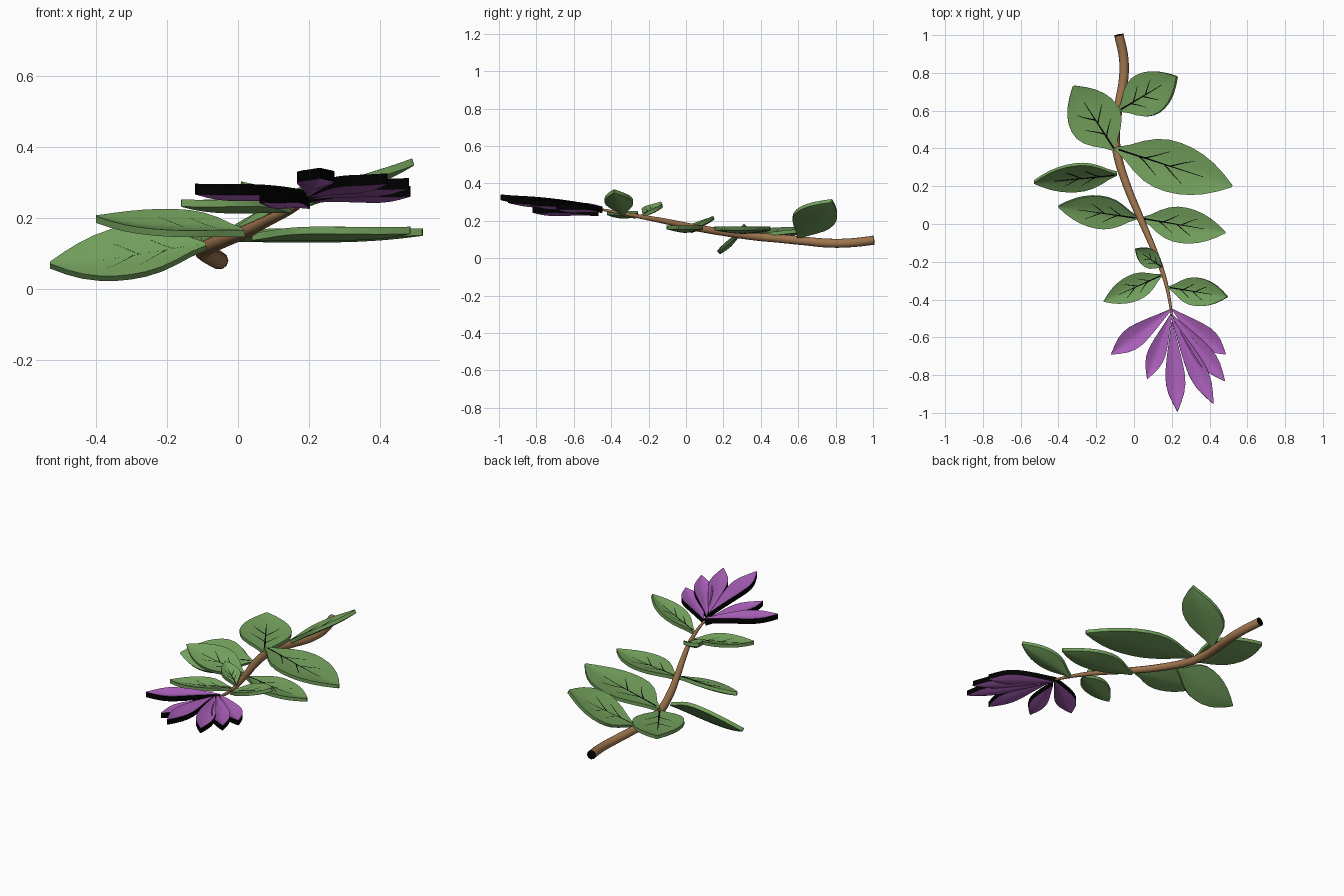
import bpy, bmesh, math
from mathutils import Vector

if "Cube" in bpy.data.objects:
    bpy.data.objects.remove(bpy.data.objects["Cube"], do_unlink=True)


def material(name, r, g, b):
    m = bpy.data.materials.new(name)
    m.use_nodes = True
    m.diffuse_color = (r, g, b, 1)
    bsdf = m.node_tree.nodes["Principled BSDF"]
    bsdf.inputs["Base Color"].default_value = (r, g, b, 1)
    bsdf.inputs["Roughness"].default_value = 0.8
    return m


GREEN = material("leaf green", 0.17, 0.35, 0.107)
PURPLE = material("petal purple", 0.40, 0.115, 0.485)
BROWN = material("stem brown", 0.35, 0.18, 0.077)
BLACK = material("dark edge", 0.0, 0.0, 0.0)

# Half-width along the length, from base to tip
LEAF_SHAPE = [.06, .30, .62, .86, .98, 1, .95, .83, .64, .37, .04]
PETAL_SHAPE = [.06, .22, .40, .58, .75, .90, 1, .98, .80, .45, .04]


def profile(shape, t):
    f = min(max(t, 0), 1) * (len(shape) - 1)
    i = min(int(f), len(shape) - 2)
    return shape[i] + (shape[i + 1] - shape[i]) * (f - i)


def blade_surface(base, tip, half, slope, shape, cup):
    """Return a function (t, v) -> point on the cupped top of a blade."""
    origin = Vector(base)
    axis = Vector((tip[0] - base[0], tip[1] - base[1], 0))
    side = Vector((-axis.y, axis.x, 0)).normalized()

    def surface(t, v):
        w = profile(shape, t)
        d = axis * t + side * (half * w * v)
        lift = cup * (abs(v) ** 1.3 * w + (1 - w) * t)
        d.z = slope[0] * d.x + slope[1] * d.y + lift
        return origin + d
    return surface


def finish(name, bm, mats, angle=40):
    bmesh.ops.recalc_face_normals(bm, faces=bm.faces)
    mesh = bpy.data.meshes.new(name)
    bm.to_mesh(mesh)
    bm.free()
    for m in mats:
        mesh.materials.append(m)
    ob = bpy.data.objects.new(name, mesh)
    bpy.context.collection.objects.link(ob)
    bpy.ops.object.select_all(action='DESELECT')
    ob.select_set(True)
    bpy.context.view_layer.objects.active = ob
    bpy.ops.object.shade_smooth_by_angle(angle=math.radians(angle))
    return ob


def blade(name, surface, slope, thick, mats, rim_index):
    """Thick cupped blade: top grid, bottom grid and a rim wall."""
    bm = bmesh.new()
    rows, cols = 20, 8
    down = Vector((slope[0], slope[1], -1)).normalized() * thick
    layers = []
    for offset in (Vector(), down):
        layers.append([[bm.verts.new(surface(i / rows, 2 * j / cols - 1) + offset)
                        for j in range(cols + 1)] for i in range(rows + 1)])
    for g in layers:
        for i in range(rows):
            for j in range(cols):
                bm.faces.new((g[i][j], g[i][j + 1], g[i + 1][j + 1], g[i + 1][j]))
    loops = []
    for g in layers:
        loops.append([r[0] for r in g] + g[-1][1:] +
                     [r[-1] for r in reversed(g[:-1])] + g[0][-2:0:-1])
    a, b = loops
    for i in range(len(a)):
        k = (i + 1) % len(a)
        bm.faces.new((a[i], a[k], b[k], b[i])).material_index = rim_index
    return finish(name, bm, mats)


def vein_strip(bm, surface, path, width):
    """Narrow tapering ribbon lying on a blade."""
    pts = [surface(t, v) + Vector((0, 0, .002)) for t, v in path]
    n = len(pts)
    pairs = []
    for i, p in enumerate(pts):
        d = pts[min(i + 1, n - 1)] - pts[max(i - 1, 0)]
        s = Vector((-d.y, d.x, 0)).normalized() * width * (1 - .75 * i / n)
        pairs.append((bm.verts.new(p + s), bm.verts.new(p - s)))
    for (a, b), (c, d) in zip(pairs, pairs[1:]):
        bm.faces.new((a, b, d, c))


def leaf(name, base, tip, half, slope=(0, 0)):
    surface = blade_surface(base, tip, half, slope, LEAF_SHAPE, .02)
    blade(name, surface, slope, .02, [GREEN], 0)
    # Midrib and side veins
    bm = bmesh.new()
    width = .0025 + half * .018
    vein_strip(bm, surface, [(.03 + .06 * i, 0) for i in range(13)], width)
    for start in (.2, .42):
        for s in (-1, 1):
            path = [(start + .03 * i + (.05 if s > 0 else 0), s * .09 * i) for i in range(7)]
            vein_strip(bm, surface, path, width * .7)
    finish(name + "_veins", bm, [BLACK])


# Leaves: base point, tip, half-width, slope in x and y
leaf("leaf_top_left", (-.08, .60, .12), (.22, .78), .115, (.58, 0))
leaf("leaf_top_right", (-.10, .39, .13), (-.32, .73), .14, (-.05, .03))
leaf("leaf_large_left", (-.10, .40, .15), (.52, .20), .135)
leaf("leaf_drooping_right", (-.09, .26, .125), (-.53, .215), .07, (.06, 1))
leaf("leaf_middle_right", (.02, .03, .165), (-.40, .09), .085, (0, .35))
leaf("leaf_middle_left", (.04, .03, .155), (.485, -.045), .095)
leaf("leaf_small", (.15, -.23, .235), (.01, -.135), .05, (-.2, .2))
leaf("leaf_lower_right", (.15, -.27, .232), (-.16, -.41), .07)
leaf("leaf_lower_left", (.18, -.335, .245), (.49, -.385), .075, (.33, 0))

# Petals: base point, tip, half-width, slope
petals = [
    ((.20, -.45, .275), (-.12, -.69), .058, (-.01, 0)),
    ((.20, -.47, .255), (.07, -.82), .048, (0, 0)),
    ((.20, -.52, .290), (.23, -.99), .052, (0, -.07)),
    ((.20, -.50, .285), (.42, -.95), .050, (0, -.05)),
    ((.20, -.48, .280), (.48, -.83), .050, (0, -.04)),
    ((.20, -.45, .272), (.485, -.69), .055, (0, 0)),
]
for n, (base, tip, half, slope) in enumerate(petals):
    surface = blade_surface(base, tip, half, slope, PETAL_SHAPE, .018)
    blade(f"petal_{n + 1}", surface, slope, .03, [PURPLE, BLACK], 1)

# Stem: tapering curve through x, y, z, radius
path = [(-.08, 1, .095, .025), (-.055, .88, .082, .025), (-.055, .77, .08, .025),
        (-.08, .63, .092, .024), (-.098, .5, .105, .024), (-.09, .38, .115, .023),
        (-.04, .21, .137, .021), (.03, .04, .165, .019), (.09, -.1, .195, .016),
        (.15, -.25, .223, .012), (.18, -.36, .243, .009), (.2, -.48, .265, .006)]
curve = bpy.data.curves.new("stem", 'CURVE')
curve.dimensions = '3D'
curve.bevel_depth = 1
curve.bevel_resolution = 3
curve.resolution_u = 5
curve.use_fill_caps = True
spline = curve.splines.new('BEZIER')
spline.bezier_points.add(len(path) - 1)
for p, (x, y, z, r) in zip(spline.bezier_points, path):
    p.co = (x, y, z)
    p.radius = r
    p.handle_left_type = p.handle_right_type = 'AUTO'
curve.materials.append(BROWN)
bpy.context.collection.objects.link(bpy.data.objects.new("stem", curve))

# Dark cut end of the stem
start, after = Vector(path[0][:3]), Vector(path[1][:3])
bm = bmesh.new()
bmesh.ops.create_cone(bm, cap_ends=True, segments=16, radius1=.025, radius2=.025, depth=.004)
end = finish("stem_cut_end", bm, [BLACK])
end.location = start
end.rotation_mode = 'QUATERNION'
end.rotation_quaternion = (start - after).to_track_quat('Z', 'Y')
